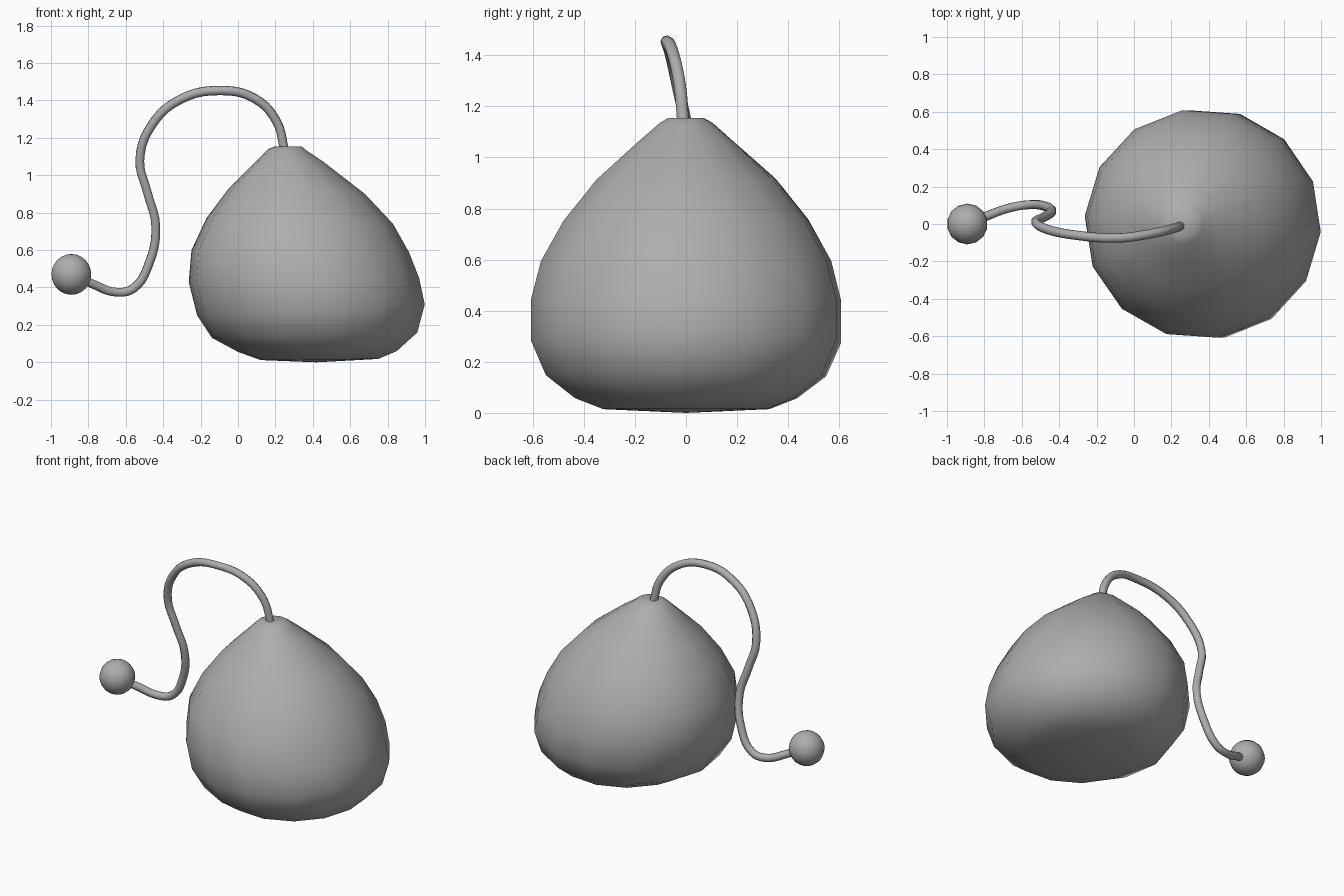
import bpy, bmesh, math

if "Cube" in bpy.data.objects:
    bpy.data.objects.remove(bpy.data.objects["Cube"])

SIDES = 14
PHASE = math.radians(-4)

# Mid grey for every part
grey = bpy.data.materials.new("mid_grey")
grey.diffuse_color = (0.42, 0.42, 0.42, 1)
grey.use_nodes = True
grey.node_tree.nodes["Principled BSDF"].inputs["Base Color"].default_value = grey.diffuse_color


def add_mesh(name, bm):
    bmesh.ops.recalc_face_normals(bm, faces=bm.faces)
    for f in bm.faces:
        f.smooth = True
    mesh = bpy.data.meshes.new(name)
    bm.to_mesh(mesh)
    bm.free()
    mesh.materials.append(grey)
    obj = bpy.data.objects.new(name, mesh)
    bpy.context.collection.objects.link(obj)
    return obj


# Sagging bag body: tilted rings given as left x, left z, right x, right z, half depth
rings = [
    (0.12, 0.012, 0.75, 0.018, 0.33),
    (0.00, 0.055, 0.85, 0.06, 0.44),
    (-0.14, 0.13, 0.96, 0.16, 0.555),
    (-0.22, 0.25, 1.00, 0.31, 0.615),
    (-0.265, 0.43, 0.97, 0.45, 0.615),
    (-0.25, 0.60, 0.915, 0.59, 0.575),
    (-0.17, 0.77, 0.83, 0.74, 0.485),
    (-0.05, 0.93, 0.68, 0.90, 0.355),
    (0.09, 1.07, 0.46, 1.07, 0.18),
    (0.16, 1.14, 0.37, 1.13, 0.105),
    (0.20, 1.155, 0.34, 1.155, 0.07),
]
bm = bmesh.new()
loops = []
for xl, zl, xr, zr, hy in rings:
    loop = []
    for i in range(SIDES):
        a = PHASE + 2 * math.pi * i / SIDES
        c = math.cos(a)
        loop.append(bm.verts.new(((xl + xr) / 2 + c * (xr - xl) / 2,
                                  hy * math.sin(a),
                                  (zl + zr) / 2 + c * (zr - zl) / 2)))
    loops.append(loop)
bottom = bm.verts.new((0.42, 0, 0))
top = bm.verts.new((0.265, 0, 1.155))
for i in range(SIDES):
    j = (i + 1) % SIDES
    for lo, hi in zip(loops, loops[1:]):
        bm.faces.new((lo[i], lo[j], hi[j], hi[i]))
    bm.faces.new((bottom, loops[0][j], loops[0][i]))
    bm.faces.new((top, loops[-1][i], loops[-1][j]))
add_mesh("bag_body", bm)

# Curling cord from the bag's tip to the ball
path = [
    (0.25, -0.01, 1.13), (0.205, -0.025, 1.29), (0.09, -0.052, 1.41),
    (-0.09, -0.075, 1.453), (-0.31, -0.06, 1.405), (-0.46, -0.03, 1.27),
    (-0.525, 0.01, 1.08), (-0.485, 0.035, 0.91), (-0.44, 0.065, 0.73),
    (-0.475, 0.095, 0.53), (-0.56, 0.103, 0.395), (-0.65, 0.09, 0.375),
    (-0.78, 0.045, 0.42), (-0.87, 0.00, 0.46),
]
curve = bpy.data.curves.new("cord", 'CURVE')
curve.dimensions = '3D'
curve.bevel_depth = 0.025
curve.bevel_resolution = 2
curve.resolution_u = 5
curve.use_fill_caps = True
curve.materials.append(grey)
spline = curve.splines.new('BEZIER')
spline.bezier_points.add(len(path) - 1)
for p, co in zip(spline.bezier_points, path):
    p.co = co
    p.handle_left_type = p.handle_right_type = 'AUTO'
bpy.context.collection.objects.link(bpy.data.objects.new("cord", curve))

# Ball on the cord's end
bm = bmesh.new()
bmesh.ops.create_uvsphere(bm, u_segments=14, v_segments=12, radius=0.109)
ball = add_mesh("end_ball", bm)
ball.location = (-0.891, 0, 0.47)
